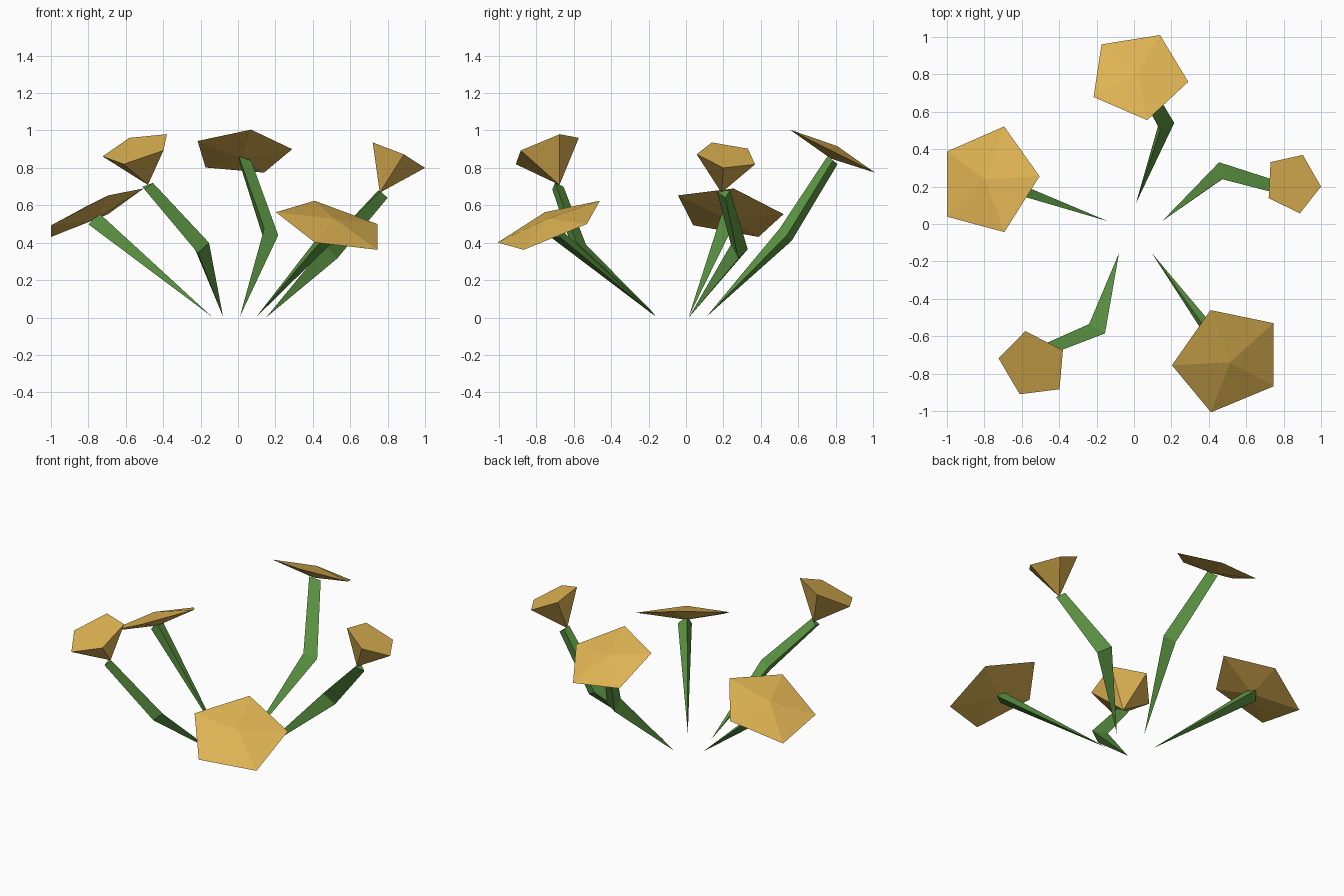
import bpy, math
from mathutils import Vector, Matrix

if "Cube" in bpy.data.objects:
    bpy.data.objects.remove(bpy.data.objects["Cube"])


def material(name, rgb):
    m = bpy.data.materials.new(name)
    m.diffuse_color = (*rgb, 1)
    m.use_nodes = True
    m.node_tree.nodes["Principled BSDF"].inputs["Base Color"].default_value = m.diffuse_color
    return m


green = material("stem_green", (0.112, 0.314, 0.058))
gold = material("petal_gold", (0.73, 0.45, 0.085))


def add_mesh(name, verts, faces, mat):
    me = bpy.data.meshes.new(name)
    me.from_pydata([tuple(v) for v in verts], [], faces)
    me.materials.append(mat)
    me.update()
    bpy.context.collection.objects.link(bpy.data.objects.new(name, me))


def blossom(name, center, corner, next_corner, rise, depth):
    """Five-sided head: a regular pentagon with a top and a bottom apex."""
    c, a, b = Vector(center), Vector(corner), Vector(next_corner)
    n = (a - c).cross(b - c).normalized()
    rim = [c + Matrix.Rotation(math.tau * i / 5, 3, n) @ (a - c) for i in range(5)]
    verts = rim + [c - n * depth]
    faces = [((i + 1) % 5, i, 5) for i in range(5)]
    if rise:
        verts.append(c + n * rise)
        faces += [(i, (i + 1) % 5, 6) for i in range(5)]
    else:
        faces.append(tuple(range(5)))
    add_mesh(name, verts, faces, gold)


def stem(name, tip, *rings):
    """Three-sided stalk growing from a point through triangular rings."""
    verts = [Vector(tip)] + [Vector(p) for r in rings for p in r]
    p, q, r = verts[1:4]
    # keep the winding outward whichever way the rings run
    flip = (q - p).cross(r - p).dot(p - verts[0]) < 0
    faces = []
    for i in range(3):
        j = (i + 1) % 3
        faces.append((0, 1 + j, 1 + i))
        for k in range(len(rings) - 1):
            s = 1 + 3 * k
            faces.append((s + i, s + j, s + 3 + j, s + 3 + i))
    e = 1 + 3 * (len(rings) - 1)
    faces.append((e, e + 1, e + 2))
    if flip:
        faces = [f[::-1] for f in faces]
    add_mesh(name, verts, faces, green)


# wide, shallow heads
blossom("left_blossom", (-0.778, 0.232, 0.564), (-0.505, 0.255, 0.69),
        (-0.69, 0.52, 0.555), 0.043, 0.043)
blossom("back_blossom", (0.022, 0.793, 0.885), (0.29, 0.76, 0.90),
        (0.145, 1.0, 0.78), 0.035, 0.04)
blossom("front_right_blossom", (0.503, -0.724, 0.49), (0.745, -0.53, 0.50),
        (0.41, -0.47, 0.62), 0.043, 0.043)

# small, deep buds with flat tops
blossom("right_bud", (0.848, 0.219, 0.866), (1.0, 0.20, 0.80),
        (0.90, 0.37, 0.82), 0, 0.22)
blossom("front_left_bud", (-0.539, -0.752, 0.903), (-0.38, -0.675, 0.98),
        (-0.58, -0.575, 0.96), 0, 0.216)

# straight stems
stem("left_stem", (-0.14, 0.015, 0.005),
     [(-0.748, 0.193, 0.563), (-0.798, 0.21, 0.497), (-0.749, 0.272, 0.53)])
stem("front_right_stem", (0.095, -0.155, 0),
     [(0.475, -0.69, 0.49), (0.463, -0.724, 0.43), (0.533, -0.674, 0.43)])

# bent stems
stem("back_stem", (0.01, 0.11, 0.005),
     [(0.215, 0.54, 0.44), (0.14, 0.50, 0.475), (0.14, 0.565, 0.41)],
     [(0.07, 0.785, 0.84), (0.005, 0.755, 0.86), (0.01, 0.81, 0.82)])
stem("right_stem", (0.15, 0.015, 0),
     [(0.455, 0.33, 0.365), (0.47, 0.24, 0.39), (0.53, 0.28, 0.315)],
     [(0.75, 0.235, 0.68), (0.76, 0.165, 0.675), (0.80, 0.21, 0.64)])
stem("front_left_stem", (-0.08, -0.155, 0.005),
     [(-0.155, -0.585, 0.40), (-0.215, -0.60, 0.345), (-0.24, -0.535, 0.39)],
     [(-0.455, -0.70, 0.72), (-0.50, -0.715, 0.685), (-0.51, -0.655, 0.70)])
